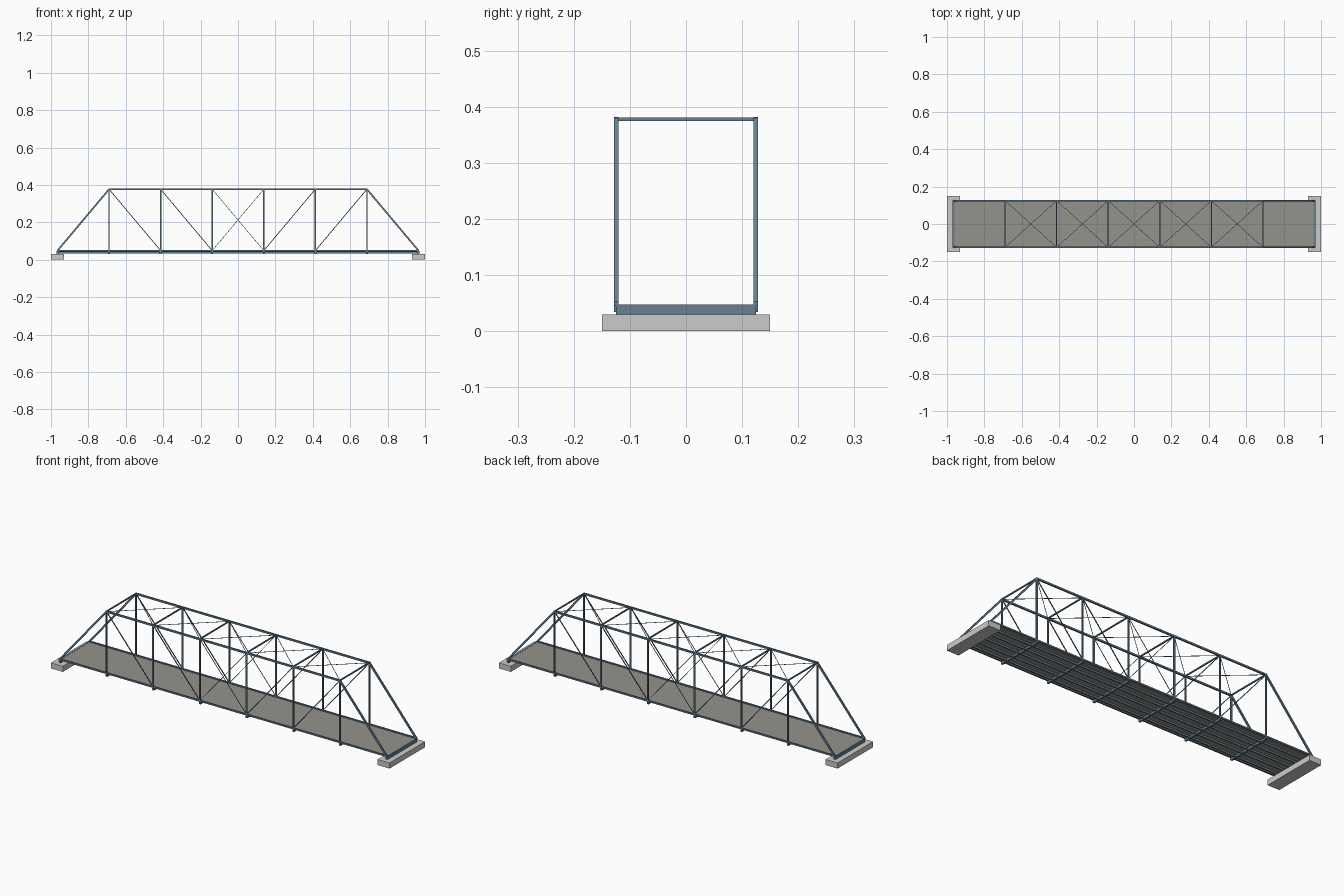
import bpy
from mathutils import Vector, Matrix

if "Cube" in bpy.data.objects:
    bpy.data.objects.remove(bpy.data.objects["Cube"])

PANEL = 1.93 / 7
XS = [(-3.5 + i) * PANEL for i in range(8)]   # panel points
Y = 0.1245                                    # truss plane
ZB, ZT = 0.0485, 0.377                        # chord centre lines


def material(name, rgb):
    m = bpy.data.materials.new(name)
    m.diffuse_color = (*rgb, 1)
    m.use_nodes = True
    m.node_tree.nodes["Principled BSDF"].inputs["Base Color"].default_value = m.diffuse_color
    return m


STEEL = material("blue_steel", (0.13, 0.22, 0.29))
DECK = material("deck_surface", (0.30, 0.29, 0.26))


def box(name, lo, hi, mat=None):
    lo, hi = Vector(lo), Vector(hi)
    bpy.ops.mesh.primitive_cube_add(size=1, location=(lo + hi) / 2)
    ob = bpy.context.object
    ob.name = name
    ob.data.transform(Matrix.Diagonal((*(hi - lo), 1)))
    if mat:
        ob.data.materials.append(mat)
    return ob


def bar(name, a, b, width, depth):
    """Rectangular bar from a to b; width is horizontal."""
    a, b = Vector(a), Vector(b)
    d = (b - a).normalized()
    side = d.cross(Vector((0, 0, 1)))
    if side.length < 1e-4:
        side = Vector((0, 1, 0))
    side.normalize()
    up = side.cross(d)
    bpy.ops.mesh.primitive_cube_add(size=1)
    ob = bpy.context.object
    ob.name = name
    ob.data.transform(Matrix.Diagonal((width, depth, (b - a).length, 1)))
    ob.matrix_world = Matrix.Translation((a + b) / 2) @ Matrix((side, up, d)).transposed().to_4x4()
    ob.data.materials.append(STEEL)
    return ob


# Abutments
for s, side in ((-1, "left"), (1, "right")):
    xs = sorted((s * 0.93, s * 1.0))
    box(f"{side}_abutment", (xs[0], -0.15, 0), (xs[1], 0.15, 0.03))

# Deck, stringers and floor beams
box("deck", (XS[0], -0.12, 0.041), (XS[7], 0.12, 0.047), DECK)
for i in range(5):
    y = -0.09 + i * 0.045
    box("stringer", (XS[0], y - 0.003, 0.032), (XS[7], y + 0.003, 0.041), STEEL)
for i, x in enumerate(XS):
    top = 0.0475 if i in (0, 7) else 0.041
    box("floor_beam", (x - 0.005, -0.125, 0.03), (x + 0.005, 0.125, top), STEEL)

# Two side trusses
for y, side in ((-Y, "front"), (Y, "back")):
    def member(name, i, z0, j, z1, w, d):
        bar(f"{side}_{name}", (XS[i], y, z0), (XS[j], y, z1), w, d)

    box(f"{side}_bottom_chord", (-0.969, y - 0.0038, 0.0445), (0.969, y + 0.0038, 0.0525), STEEL)
    box(f"{side}_top_chord", (XS[1] - 0.003, y - 0.004, 0.3725), (XS[6] + 0.003, y + 0.004, 0.3815), STEEL)
    member("end_post", 0, ZB, 1, ZT, 0.008, 0.009)
    member("end_post", 7, ZB, 6, ZT, 0.008, 0.009)
    for i in range(1, 7):
        member("vertical_post", i, 0.034, i, ZT, 0.007, 0.007)
    for i, j in ((1, 2), (2, 3), (6, 5), (5, 4)):
        member("diagonal", i, ZT, j, ZB, 0.004, 0.004)
    for i, j in ((3, 4), (4, 3)):
        member("counter_diagonal", i, ZT, j, ZB, 0.0025, 0.0025)

# Overhead struts and crossed lateral rods
for i in range(1, 7):
    bar("top_strut", (XS[i], -Y, ZT + 0.001), (XS[i], Y, ZT + 0.001), 0.006, 0.006)
for i in range(1, 6):
    for s in (-1, 1):
        bar("top_lateral", (XS[i], -s * Y, ZT), (XS[i + 1], s * Y, ZT), 0.0022, 0.0022)
